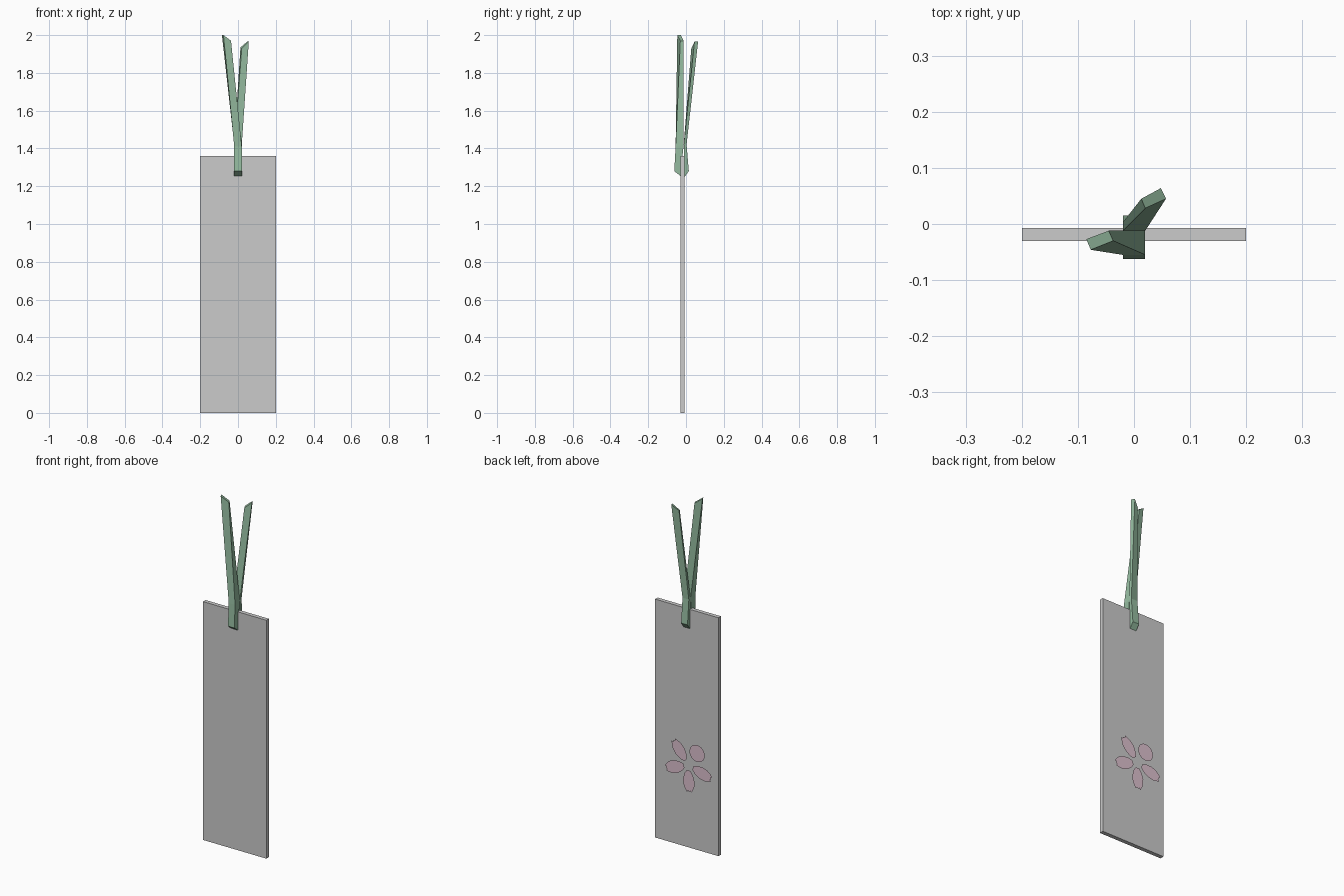
import bpy, bmesh
from math import sin, cos, radians, pi

if "Cube" in bpy.data.objects:
    bpy.data.objects.remove(bpy.data.objects["Cube"])


def material(name, rgb):
    m = bpy.data.materials.new(name)
    m.diffuse_color = (*rgb, 1)
    m.use_nodes = True
    m.node_tree.nodes["Principled BSDF"].inputs["Base Color"].default_value = m.diffuse_color
    return m


def finish(name, bm, mat=None):
    me = bpy.data.meshes.new(name)
    bm.to_mesh(me)
    bm.free()
    ob = bpy.data.objects.new(name, me)
    bpy.context.collection.objects.link(ob)
    if mat:
        me.materials.append(mat)
    return ob


def loft(name, rings, mat):
    """Skin a stack of four-point rings and cap both ends."""
    bm = bmesh.new()
    loops = [[bm.verts.new(p) for p in r] for r in rings]
    for a, b in zip(loops, loops[1:]):
        for i in range(4):
            j = (i + 1) % 4
            bm.faces.new((a[i], a[j], b[j], b[i]))
    bm.faces.new(loops[0])
    bm.faces.new(loops[-1])
    bmesh.ops.recalc_face_normals(bm, faces=bm.faces)
    return finish(name, bm, mat)


def ring(y0, z0, y1, z1, w=0.02):
    return [(-w, y0, z0), (w, y0, z0), (w, y1, z1), (-w, y1, z1)]


def flat(name, points, y, mat):
    """Single face in the xz plane, facing the back (+y)."""
    bm = bmesh.new()
    f = bm.faces.new([bm.verts.new((x, y, z)) for x, z in points])
    f.normal_update()
    if f.normal.y < 0:
        f.normal_flip()
    return finish(name, bm, mat)


green = material("ribbon_green", (0.30, 0.50, 0.35))
pink = material("petal_pink", (0.72, 0.53, 0.62))

# Card
bm = bmesh.new()
bmesh.ops.create_cube(bm, size=1)
for v in bm.verts:
    v.co = (v.co.x * 0.4, -0.0185 + v.co.y * 0.023, 0.68 + v.co.z * 1.36)
finish("card", bm)

# Ribbon tails: front one leans left, back one leans right
loft("ribbon_front", [
    ring(-0.062, 1.28, -0.03, 1.255),
    ring(-0.055, 1.41, -0.012, 1.42),
    [(-0.077, -0.046, 2.0), (-0.037, -0.03, 1.97),
     (-0.045, -0.012, 1.97), (-0.085, -0.027, 2.0)]], green)
loft("ribbon_back", [
    ring(-0.007, 1.25, 0.015, 1.28),
    ring(-0.012, 1.42, 0.003, 1.42),
    [(0.02, 0.028, 1.93), (0.057, 0.045, 1.965),
     (0.048, 0.064, 1.965), (0.013, 0.045, 1.935)]], green)

# Four notched petals on the back, and a round one in the fifth place
cx, cz = -0.018, 0.475
half = [(0.03, 0.011), (0.05, 0.026), (0.085, 0.036), (0.115, 0.034),
        (0.138, 0.024), (0.153, 0.014), (0.144, 0.007)]
outline = half + [(0.15, 0)] + [(a, -h) for a, h in reversed(half)]
for k in range(4):
    t = radians(52 - 72 * k)
    pts = [(cx + a * cos(t) - h * sin(t), cz + a * sin(t) + h * cos(t))
           for a, h in outline]
    flat(f"petal_{k + 1}", pts, 0.005, pink)
flat("round_petal", [(-0.073 + 0.048 * cos(i * pi / 16), 0.556 + 0.048 * sin(i * pi / 16))
                     for i in range(32)], 0.004, pink)
